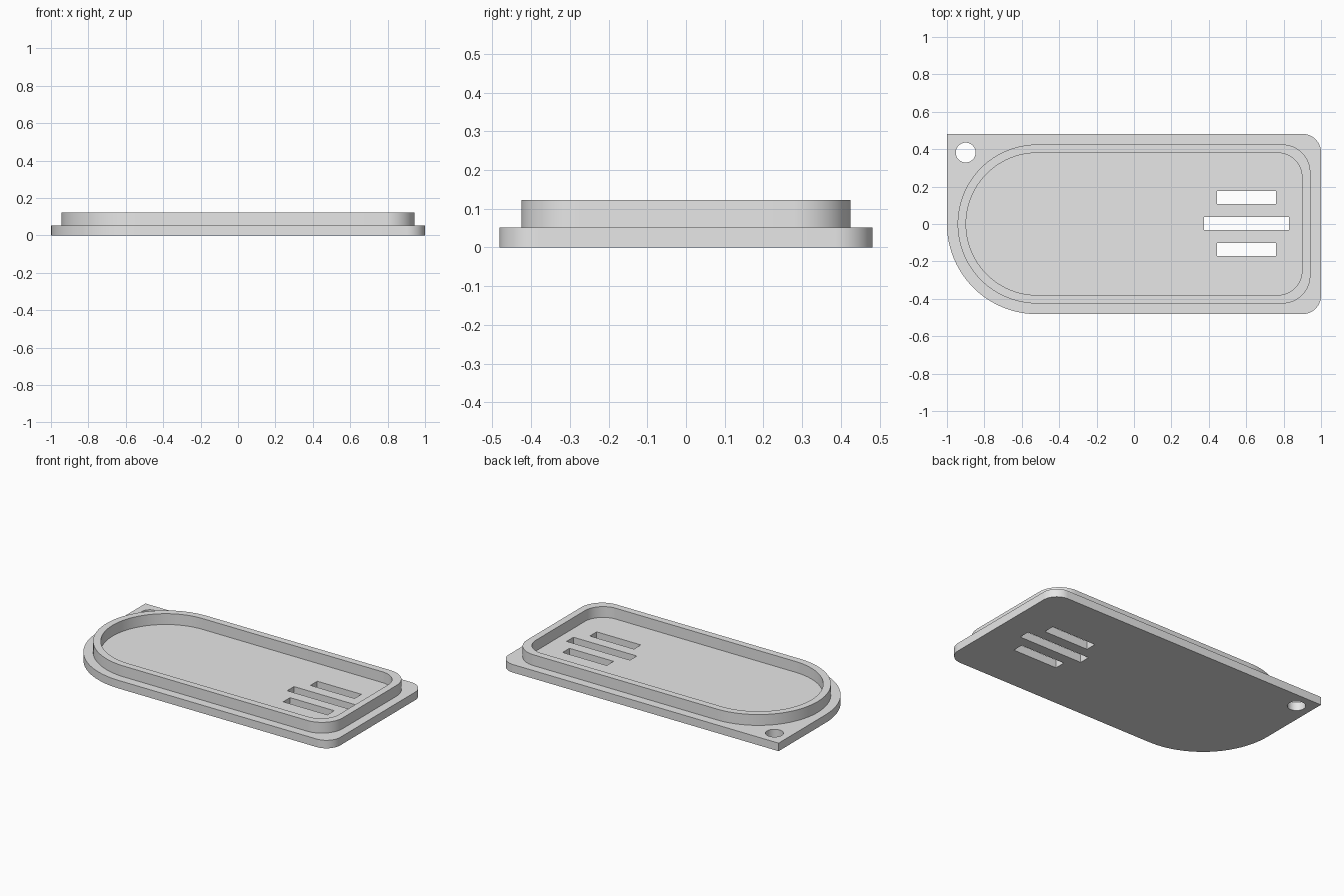
import bpy, bmesh, math

cube = bpy.data.objects.get("Cube")
if cube:
    bpy.data.objects.remove(cube, do_unlink=True)

grey = bpy.data.materials.new("plain grey")
grey.use_nodes = True
grey.diffuse_color = (0.8, 0.8, 0.8, 1)
grey.node_tree.nodes["Principled BSDF"].inputs["Base Color"].default_value = (0.8, 0.8, 0.8, 1)

BASE_TOP = 0.052
RIM_TOP = 0.122


def arc(cx, cy, r, start, steps, sweep=90):
    """Points along a circular arc; a zero radius gives one sharp corner."""
    if r == 0:
        return [(cx, cy)]
    return [(cx + r * math.cos(math.radians(start + sweep * i / steps)),
             cy + r * math.sin(math.radians(start + sweep * i / steps)))
            for i in range(steps + 1)]


def rounded_rect(cx, cy, hx, hy, radii=(0, 0, 0, 0)):
    """Outline with radii for the back left, back right, front right, front left corners."""
    signs = ((1, 1), (-1, 1), (-1, -1), (1, -1))
    points = []
    for i, ((sx, sy), r) in enumerate(zip(signs, radii)):
        points += arc(cx + sx * (hx - r), cy + sy * (hy - r), r, 90 * i, 24)
    # Drop the repeated point where two arcs meet
    return [p for i, p in enumerate(points) if math.dist(p, points[i - 1]) > 1e-5]


def plate(name, loops, z0, z1):
    """Fill the outlines, leaving the inner ones open, and extrude upward."""
    bm = bmesh.new()
    for loop in loops:
        verts = [bm.verts.new((x, y, z0)) for x, y in loop]
        for i, v in enumerate(verts):
            bm.edges.new((verts[i - 1], v))
    bmesh.ops.triangle_fill(bm, use_beauty=True, edges=bm.edges[:], normal=(0, 0, 1))
    result = bmesh.ops.extrude_face_region(bm, geom=bm.faces[:], use_keep_orig=True)
    top = [g for g in result["geom"] if isinstance(g, bmesh.types.BMVert)]
    bmesh.ops.translate(bm, verts=top, vec=(0, 0, z1 - z0))
    bmesh.ops.recalc_face_normals(bm, faces=bm.faces[:])
    mesh = bpy.data.meshes.new(name)
    bm.to_mesh(mesh)
    bm.free()
    mesh.materials.append(grey)
    obj = bpy.data.objects.new(name, mesh)
    bpy.context.collection.objects.link(obj)
    bpy.ops.object.select_all(action="DESELECT")
    obj.select_set(True)
    bpy.context.view_layer.objects.active = obj
    bpy.ops.object.shade_smooth_by_angle(angle=math.radians(30))
    return obj


# Base plate with a cord hole and three slots
outline = rounded_rect(0, 0, 1, 0.482, (0.1, 0, 0.482, 0.1))
cord_hole = arc(-0.9, 0.382, 0.053, 0, 48, 360)[:-1]
slots = [rounded_rect(0.601, 0.003 + y, hx, 0.035)
         for y, hx in ((-0.139, 0.158), (0, 0.227), (0.139, 0.158))]
plate("base_plate", [outline, cord_hole] + slots, 0, BASE_TOP)

# Raised rim, round at one end
plate("raised_rim",
      [rounded_rect(0, 0, 0.943, 0.425, (0.15, 0.425, 0.425, 0.15)),
       rounded_rect(0, 0, 0.898, 0.38, (0.13, 0.38, 0.38, 0.13))],
      BASE_TOP, RIM_TOP)
